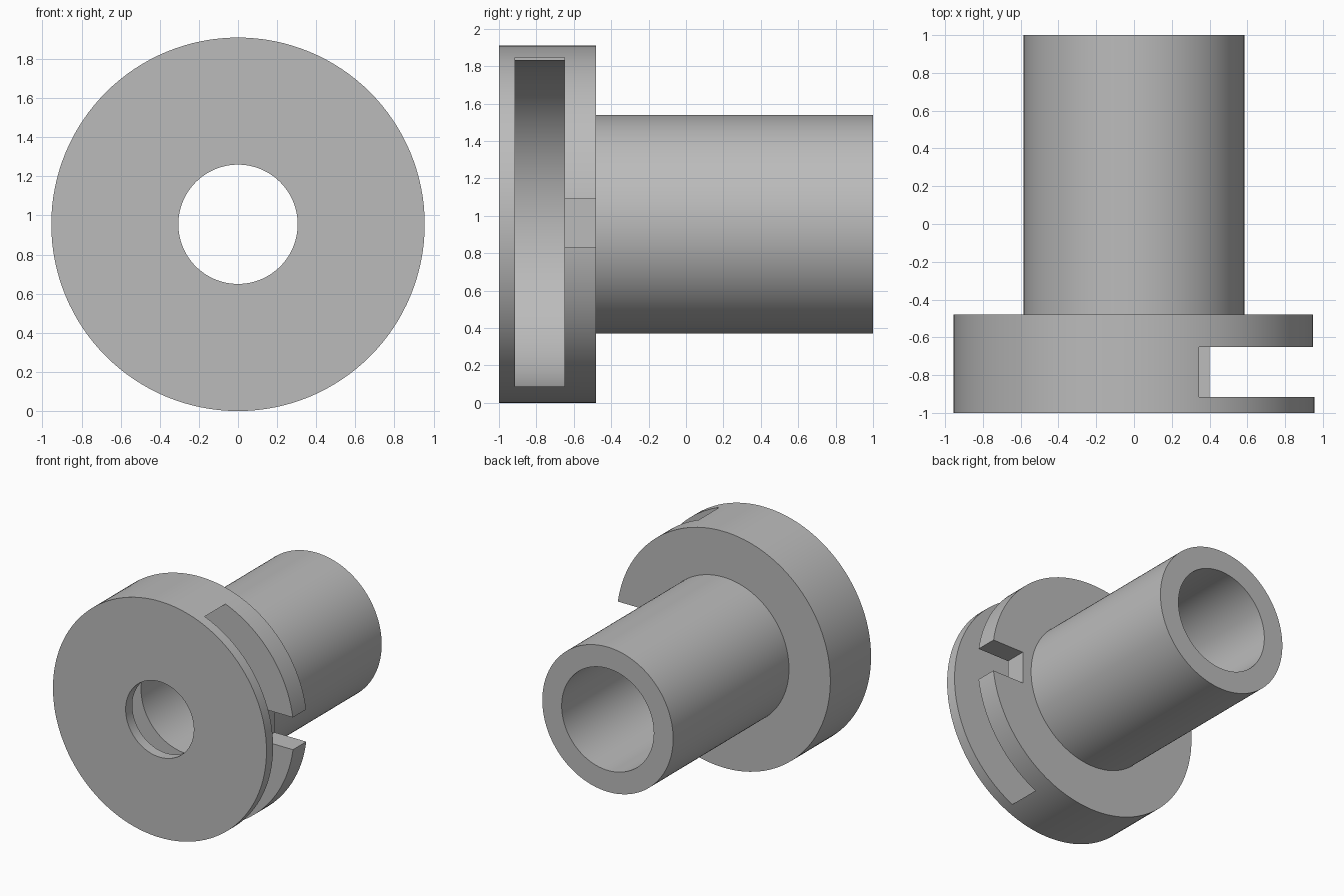
import bpy, bmesh, math
from mathutils import Matrix

if "Cube" in bpy.data.objects:
    bpy.data.objects.remove(bpy.data.objects["Cube"])

CZ = 0.955            # height of the turning axis
SIDES = 128

grey = bpy.data.materials.new("plain grey")
grey.diffuse_color = (0.5, 0.5, 0.5, 1)
grey.use_nodes = True
grey.node_tree.nodes["Principled BSDF"].inputs["Base Color"].default_value = grey.diffuse_color


def make_object(name, bm):
    bmesh.ops.recalc_face_normals(bm, faces=bm.faces)
    mesh = bpy.data.meshes.new(name)
    bm.to_mesh(mesh)
    bm.free()
    mesh.materials.append(grey)
    ob = bpy.data.objects.new(name, mesh)
    bpy.context.collection.objects.link(ob)
    return ob


def turned(name, profile):
    """Revolve a closed (radius, y) profile around the lengthwise axis."""
    bm = bmesh.new()
    rings = []
    for i in range(SIDES):
        a = 2 * math.pi * i / SIDES
        rings.append([bm.verts.new((r * math.cos(a), y, CZ + r * math.sin(a)))
                      for r, y in profile])
    n = len(profile)
    for i in range(SIDES):
        p, q = rings[i], rings[(i + 1) % SIDES]
        for j in range(n):
            k = (j + 1) % n
            bm.faces.new((p[j], p[k], q[k], q[j]))
    return make_object(name, bm)


def box(name, lo, hi):
    size = [h - l for l, h in zip(lo, hi)]
    mid = [(h + l) / 2 for l, h in zip(lo, hi)]
    bm = bmesh.new()
    bmesh.ops.create_cube(bm, size=1, matrix=Matrix.Translation(mid) @ Matrix.Diagonal((*size, 1)))
    return make_object(name, bm)


# Flange and tube with stepped bore and round chamber inside the flange
body = turned("flanged_sleeve", [
    (0.305, -1), (0.955, -1), (0.955, -0.48), (0.585, -0.48), (0.585, 1),
    (0.412, 1), (0.412, -0.65), (0.875, -0.65), (0.875, -0.915), (0.305, -0.915)])

# Side slot opening the chamber, and small notch in the rear flange wall
cutters = [box("side_slot_cutter", (0, -0.915, 0.088), (1.2, -0.65, 1.846)),
           box("rim_notch_cutter", (0.665, -0.70, 0.83), (1.2, -0.40, 1.09))]

bpy.context.view_layer.objects.active = body
for cutter in cutters:
    mod = body.modifiers.new(cutter.name, 'BOOLEAN')
    mod.operation = 'DIFFERENCE'
    mod.solver = 'EXACT'
    mod.object = cutter
    bpy.ops.object.modifier_apply(modifier=mod.name)
    bpy.data.objects.remove(cutter)

# Smooth round walls, sharp rims
bpy.ops.object.select_all(action='DESELECT')
body.select_set(True)
bpy.ops.object.shade_smooth_by_angle(angle=math.radians(30))
